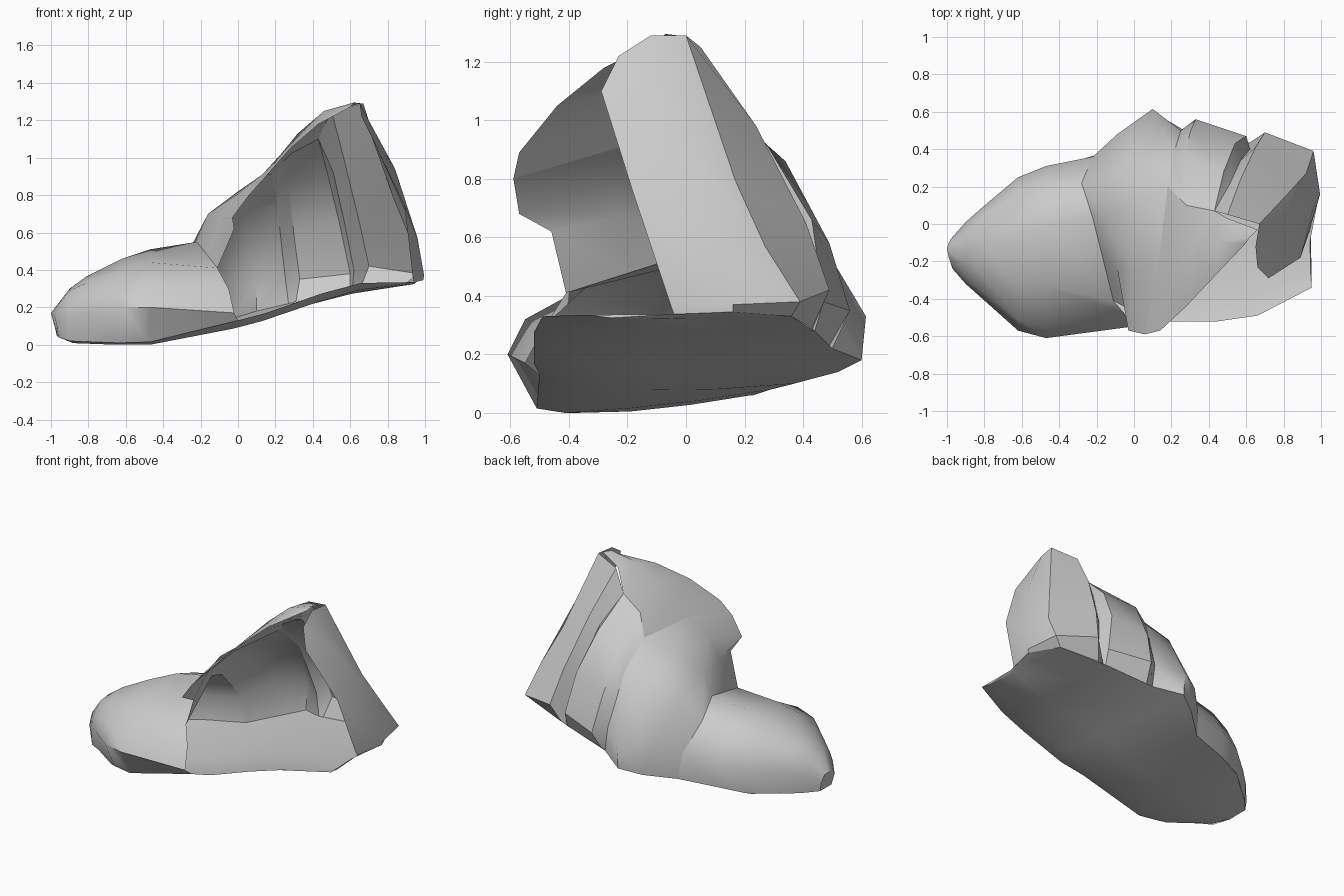
import bpy, bmesh, math
from mathutils import Vector


def loft(name, sections, outward, angle=32):
    """Skin quads through equal-length point rows, facing roughly outward."""
    bm = bmesh.new()
    rows = [[bm.verts.new(p) for p in s] for s in sections]
    for a, b in zip(rows, rows[1:]):
        for i in range(len(a) - 1):
            bm.faces.new((a[i], a[i + 1], b[i + 1], b[i]))
    bmesh.ops.remove_doubles(bm, verts=bm.verts, dist=0.001)
    bmesh.ops.recalc_face_normals(bm, faces=bm.faces)
    me = bpy.data.meshes.new(name)
    bm.to_mesh(me)
    bm.free()
    total = [sum(p.normal[k] * p.area for p in me.polygons) for k in range(3)]
    if sum(a * b for a, b in zip(total, outward)) < 0:
        me.flip_normals()
    ob = bpy.data.objects.new(name, me)
    bpy.context.collection.objects.link(ob)
    bpy.ops.object.select_all(action='DESELECT')
    ob.select_set(True)
    bpy.context.view_layer.objects.active = ob
    bpy.ops.object.shade_smooth_by_angle(angle=math.radians(angle))


# sole: left edge, right edge, downward bulge; rises towards the heel
sole_edges = [
    ((-.97, -.08, .05), (-.96, -.22, .04), 0), ((-.90, 0, .05), (-.88, -.31, .02), .015),
    ((-.65, .22, .06), (-.65, -.46, .01), .025), ((-.47, .29, .08), (-.47, -.51, .015), .025),
    ((-.20, .37, .10), (0, -.50, .13), .04), ((-.03, .52, .14), (.15, -.52, .17), .04),
    ((.10, .60, .18), (.28, -.52, .215), .04), ((.27, .50, .22), (.45, -.52, .275), .04),
    ((.60, .44, .28), (.66, -.49, .33), .03), ((.90, .36, .33), (.95, -.34, .335), .01),
    ((.99, .16, .345), (.94, -.10, .335), 0)]
sole = []
for a, b, dip in sole_edges:
    row = []
    for t, d in ((0, 0), (.3, .7), (.6, 1), (.88, 1), (1, 0)):
        p = Vector(a).lerp(Vector(b), t)
        p.z = max(0, p.z - dip * d)
        row.append(p)
    sole.append(row)
loft("sole", sole, (0, 0, -1))

# toe cap: arched rows (y, z) at stations along x, from the tip backwards
toe_rows = [
    (-.90, [(0, .05), (.01, .17), (-.04, .27), (-.13, .30), (-.22, .29), (-.29, .22), (-.32, .15), (-.31, .02)]),
    (-.81, [(.08, .05), (.09, .20), (.03, .33), (-.11, .365), (-.27, .33), (-.36, .25), (-.40, .17), (-.35, .015)]),
    (-.62, [(.23, .06), (.25, .22), (.16, .39), (-.08, .46), (-.34, .40), (-.51, .30), (-.57, .20), (-.47, .01)]),
    (-.47, [(.29, .08), (.31, .24), (.20, .44), (0, .51), (-.33, .44), (-.55, .32), (-.61, .20), (-.51, .015)])]
tip = [(-.97, -.08, .05), (-.98, -.08, .11), (-.99, -.10, .16), (-1, -.13, .17),
       (-.99, -.18, .17), (-.98, -.21, .15), (-.97, -.24, .11), (-.96, -.22, .04)]
tip_base = [Vector(tip[0]).lerp(Vector(tip[-1]), i / 7) for i in range(8)]
toe = [tip_base, tip] + [[(x, y, z) for y, z in r] for x, r in toe_rows]
toe.append([(-.20, .37, .10), (-.22, .36, .27), (-.28, .22, .47), (-.22, .03, .55),
            (-.11, -.41, .41), (-.05, -.48, .30), (-.02, -.55, .17), (0, -.50, .13)])
loft("toe_cap", toe, (0, 0, 1), 45)

# instep and ankle panel: rows from the sole edge over to the open side
instep = [
    [(-.20, .37, .10), (-.22, .36, .27), (-.28, .22, .47), (-.22, .03, .55),
     (-.165, -.19, .48), (-.11, -.41, .41)],
    [(-.03, .52, .14), (-.09, .48, .35), (-.15, .24, .64), (-.16, .03, .70),
     (-.09, -.24, .67), (-.02, -.46, .62)],
    [(.10, .60, .18), (.10, .615, .33), (.02, .36, .71), (0, .12, .82),
     (-.01, -.24, .80), (-.03, -.57, .68)],
    [(.27, .50, .22), (.25, .50, .38), (.21, .37, .74), (.18, .20, .91),
     (.13, -.22, .91), (.06, -.59, .80)]]
loft("instep_panel", instep, (-.3, .5, 1), 50)

# collar: from the ankle up to the heel top
collar = [
    [(.18, .20, .91), (.13, -.22, .91), (.06, -.59, .80)],
    [(.28, .10, 1.02), (.23, -.20, 1.02), (.14, -.57, .89)],
    [(.43, .07, 1.10), (.32, -.13, 1.13), (.28, -.44, 1.05)],
    [(.50, .03, 1.25), (.46, -.10, 1.25), (.43, -.28, 1.18)],
    [(.66, -.03, 1.29), (.62, -.07, 1.295), (.60, -.10, 1.27)]]
loft("collar", collar, (-.3, 0, 1), 45)

# side rib: stepped column with a ledge at its base
rib = [
    [(.27, .50, .22), (.25, .50, .38), (.23, .435, .56), (.21, .37, .74), (.18, .20, .91)],
    [(.31, .49, .23), (.33, .56, .35), (.30, .49, .58), (.27, .34, .86), (.28, .10, 1.02)],
    [(.60, .44, .28), (.60, .47, .38), (.54, .43, .66), (.48, .28, .91), (.43, .07, 1.10)],
    [(.61, .43, .28), (.62, .40, .40), (.57, .34, .65), (.51, .21, .92), (.43, .07, 1.10)]]
loft("side_rib", rib, (0, 1, .3), 28)

# heel counter: step, side face, back face and free rear edge
heel = [
    [(.61, .43, .28), (.62, .40, .40), (.57, .34, .65), (.51, .21, .92), (.43, .07, 1.10)],
    [(.65, .43, .29), (.70, .49, .42), (.65, .41, .65), (.57, .24, .98), (.50, .05, 1.25)],
    [(.90, .36, .33), (.96, .39, .38), (.92, .27, .57), (.83, .17, .79), (.67, 0, 1.29)],
    [(.99, .16, .345), (.995, .16, .37), (.96, .09, .57), (.84, -.02, .94), (.65, -.12, 1.29)],
    [(.94, -.04, .335), (.935, -.05, .36), (.89, -.18, .75), (.72, -.29, 1.10), (.66, -.23, 1.22)]]
loft("heel_counter", heel, (1, .6, .2), 28)
